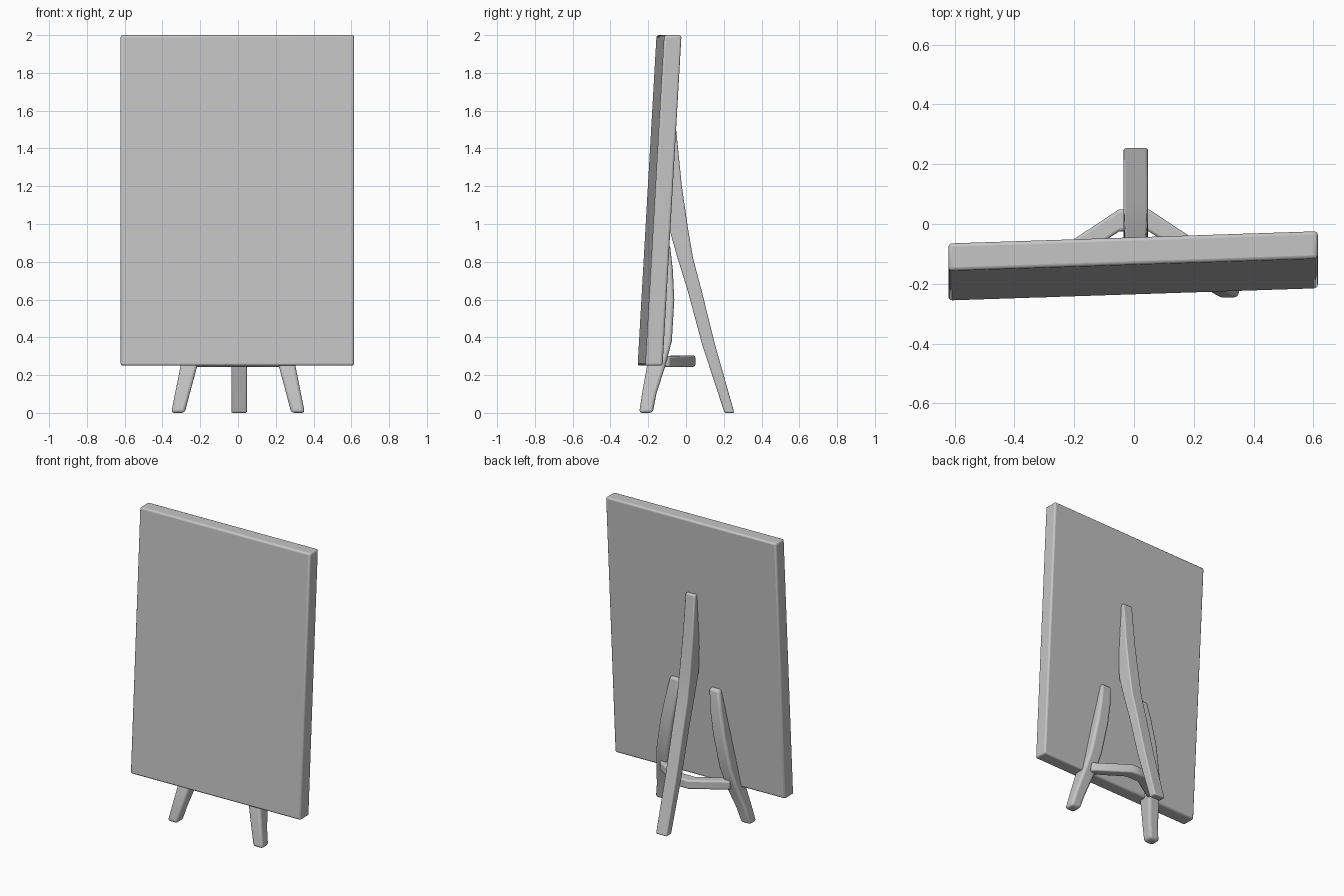
import bpy
import bmesh
import math
from mathutils import Vector

cube = bpy.data.objects.get("Cube")
if cube:
    bpy.data.objects.remove(cube, do_unlink=True)

grey = bpy.data.materials.new("light grey")
grey.use_nodes = True
colour = (0.56, 0.56, 0.56, 1)
grey.diffuse_color = colour
grey.node_tree.nodes["Principled BSDF"].inputs["Base Color"].default_value = colour


def loft(name, sections, u_axis, v_axis, bevel):
    """Join rectangular sections (centre, half width, half depth) into a solid."""
    u, v = Vector(u_axis), Vector(v_axis)
    bm = bmesh.new()
    rings = []
    for centre, hu, hv in sections:
        c = Vector(centre)
        rings.append([bm.verts.new(c + u * hu * a + v * hv * b)
                      for a, b in ((-1, -1), (1, -1), (1, 1), (-1, 1))])
    for low, high in zip(rings, rings[1:]):
        for i in range(4):
            j = (i + 1) % 4
            bm.faces.new((low[i], low[j], high[j], high[i]))
    bm.faces.new(rings[0][::-1])
    bm.faces.new(rings[-1])
    bmesh.ops.recalc_face_normals(bm, faces=bm.faces)
    mesh = bpy.data.meshes.new(name)
    bm.to_mesh(mesh)
    bm.free()
    obj = bpy.data.objects.new(name, mesh)
    bpy.context.collection.objects.link(obj)
    mesh.materials.append(grey)
    mod = obj.modifiers.new("Soft edges", "BEVEL")
    mod.width = bevel
    mod.segments = 3
    mod.limit_method = "ANGLE"
    mod.angle_limit = math.radians(40)
    bpy.ops.object.select_all(action="DESELECT")
    obj.select_set(True)
    bpy.context.view_layer.objects.active = obj
    bpy.ops.object.shade_smooth_by_angle(angle=math.radians(45))
    return obj


X, Y, Z = (1, 0, 0), (0, 1, 0), (0, 0, 1)

# Board: leans back and is turned slightly
board = loft("board", [((-0.003, -0.19, 0.25), 0.618, 0.046),
                       ((-0.003, -0.09, 2.0), 0.618, 0.046)], X, Y, 0.012)
for vert in board.data.vertices:
    vert.co.y += 0.033 * vert.co.x

# Front legs: splayed feet, upper ends fixed to the back of the board
for side, name in ((-1, "right_front_leg"), (1, "left_front_leg")):
    loft(name, [((side * 0.318, -0.212, 0.0), 0.036, 0.036),
                ((side * 0.295, -0.195, 0.1), 0.039, 0.038),
                ((side * 0.262, -0.160, 0.24), 0.044, 0.048),
                ((side * 0.235, -0.120, 0.38), 0.045, 0.045),
                ((side * 0.195, -0.102, 0.6), 0.045, 0.040),
                ((side * 0.165, -0.102, 0.76), 0.043, 0.032),
                ((side * 0.145, -0.105, 0.89), 0.038, 0.020)], X, Y, 0.016)

# Rear prop: a curved strut from the board to the ground
loft("rear_prop", [((0.006, 0.230, 0.0), 0.041, 0.026),
                   ((0.006, 0.120, 0.36), 0.041, 0.034),
                   ((0.006, 0.045, 0.65), 0.041, 0.037),
                   ((0.006, -0.004, 0.82), 0.041, 0.041),
                   ((0.006, -0.040, 0.98), 0.041, 0.050),
                   ((0.006, -0.062, 1.2), 0.039, 0.040),
                   ((0.006, -0.078, 1.5), 0.036, 0.026)], X, Y, 0.008)

# Cross brace: bows backwards between the front legs
loft("cross_brace", [((-0.26, -0.125, 0.272), 0.035, 0.029),
                     ((-0.05, 0.012, 0.274), 0.037, 0.030),
                     ((0.05, 0.012, 0.274), 0.037, 0.030),
                     ((0.26, -0.125, 0.272), 0.035, 0.029)], Y, Z, 0.010)
